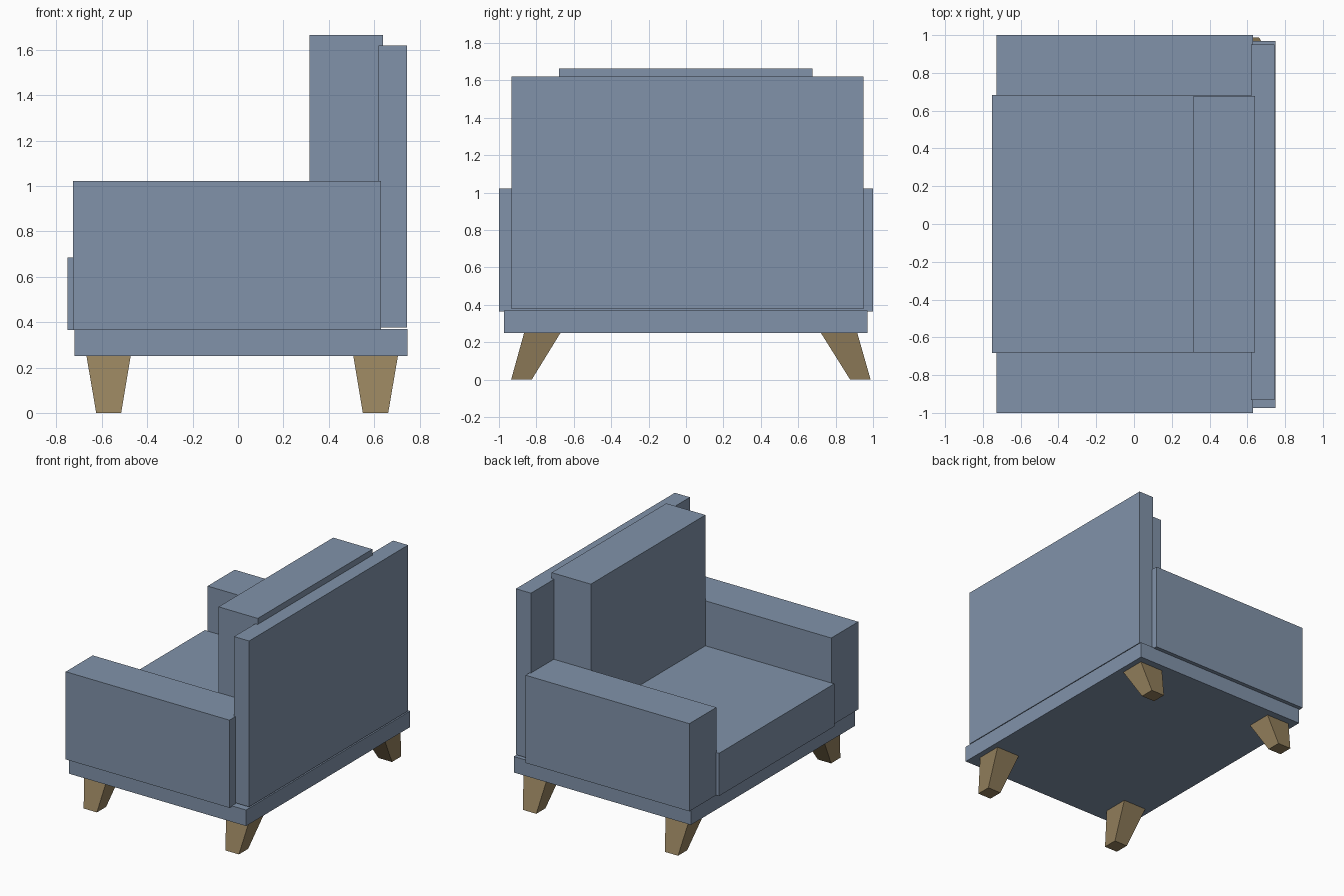
import bpy

if "Cube" in bpy.data.objects:
    bpy.data.objects.remove(bpy.data.objects["Cube"])

def material(name, color):
    m = bpy.data.materials.new(name)
    m.diffuse_color = color
    m.use_nodes = True
    m.node_tree.nodes["Principled BSDF"].inputs["Base Color"].default_value = m.diffuse_color
    return m

fabric = material("blue_fabric", (0.22, 0.29, 0.40, 1))
wood = material("wood", (0.30, 0.22, 0.11, 1))

FACES = [(3, 2, 1, 0), (4, 5, 6, 7), (0, 1, 5, 4),
         (1, 2, 6, 5), (2, 3, 7, 6), (3, 0, 4, 7)]

def block(name, bottom, top, z, mat):
    """Six-sided block between two (x0, x1, y0, y1) rectangles."""
    verts = []
    for (x0, x1, y0, y1), h in zip((bottom, top), z):
        verts += [(x0, y0, h), (x1, y0, h), (x1, y1, h), (x0, y1, h)]
    mesh = bpy.data.meshes.new(name)
    mesh.from_pydata(verts, [], FACES)
    mesh.materials.append(mat)
    ob = bpy.data.objects.new(name, mesh)
    bpy.context.collection.objects.link(ob)
    return ob

def box(name, x0, x1, y0, y1, z0, z1):
    rect = (x0, x1, y0, y1)
    return block(name, rect, rect, (z0, z1), fabric)

# Upholstered body; the chair opens toward -x
box("base", -0.72, 0.748, -0.973, 0.97, 0.25, 0.37)
box("seat_cushion", -0.752, 0.63, -0.682, 0.682, 0.365, 0.685)
box("back_cushion", 0.315, 0.64, -0.68, 0.677, 0.685, 1.665)
box("backrest", 0.62, 0.745, -0.932, 0.95, 0.377, 1.62)
box("left_arm", -0.728, 0.63, 0.68, 1.0, 0.365, 1.022)
box("right_arm", -0.728, 0.63, -1.0, -0.68, 0.365, 1.022)

# Tapered legs splayed sideways
for end, (b0, b1), (t0, t1) in (("front", (-0.625, -0.515), (-0.668, -0.473)),
                                ("back", (0.55, 0.662), (0.508, 0.705))):
    block(end + "_leg_left", (b0, b1, 0.878, 0.987),
          (t0, t1, 0.72, 0.915), (0, 0.252), wood)
    block(end + "_leg_right", (b0, b1, -0.935, -0.825),
          (t0, t1, -0.865, -0.67), (0, 0.252), wood)
